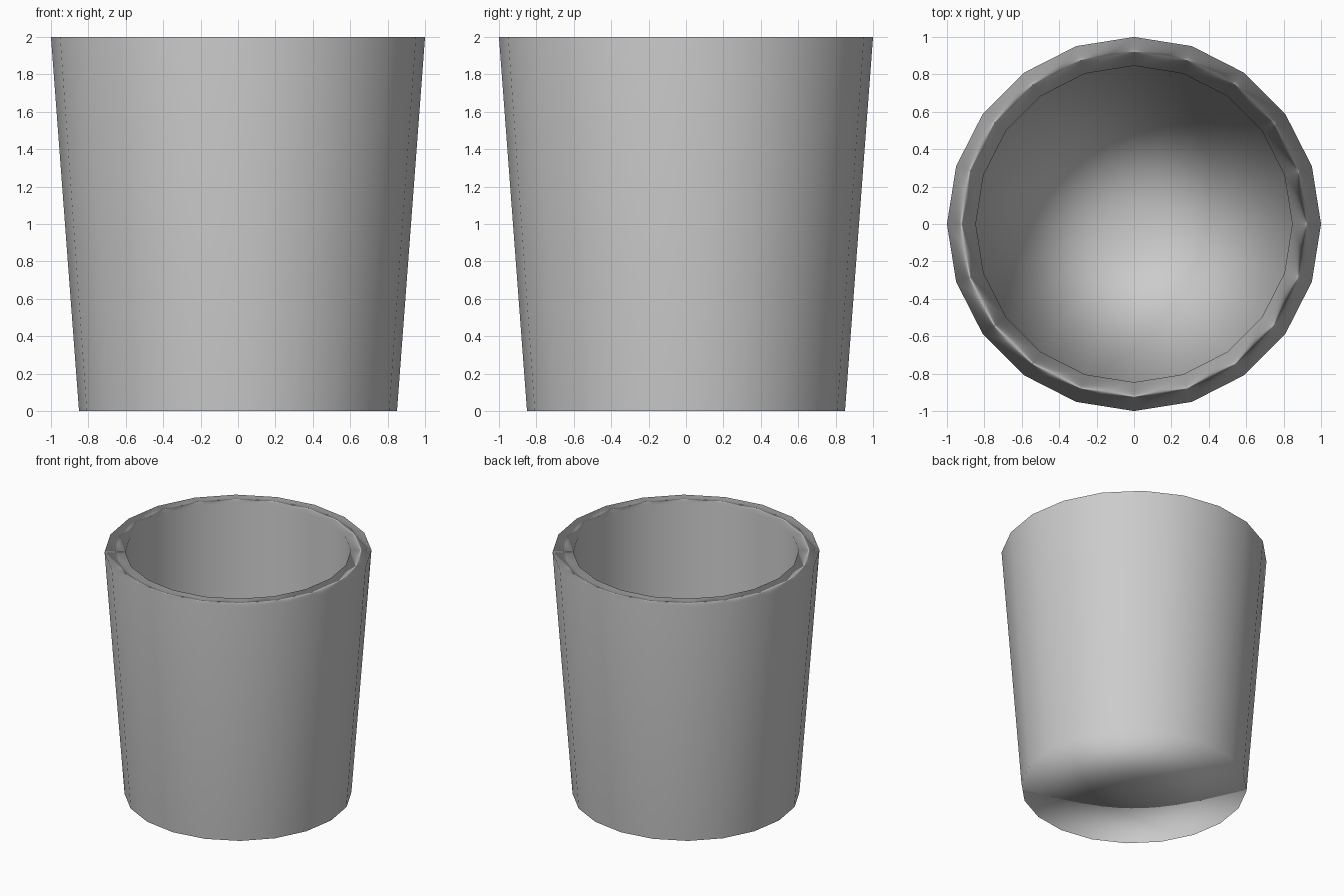
import bpy, bmesh
from math import cos, sin, tau

if "Cube" in bpy.data.objects:
    bpy.data.objects.remove(bpy.data.objects["Cube"])

SIDES = 20

# Cup cross-section (radius, z): base, outer wall, flat rim, straight inner wall
# and the shading normal of each ring (radial, vertical)
profile = [(0.85, 0.0, 1, -0.08), (1.0, 2.0, 1, 0.0),
           (0.846, 2.0, -1, 0.04), (0.846, 0.1, -1, 0.04)]

bm = bmesh.new()
rings, normals = [], []
for r, z, nr, nz in profile:
    ring = []
    for i in range(SIDES):
        c, s = cos(tau * i / SIDES), sin(tau * i / SIDES)
        ring.append(bm.verts.new((r * c, r * s, z)))
        normals.append((nr * c, nr * s, nz))
    rings.append(ring)

# Walls and rim
for lower, upper in zip(rings, rings[1:]):
    for i in range(SIDES):
        j = (i + 1) % SIDES
        bm.faces.new((lower[i], lower[j], upper[j], upper[i]))


# Underside and inner floor as triangle fans
def fan(ring, z, up):
    centre = bm.verts.new((0, 0, z))
    normals.append((0, 0, up))
    for i in range(SIDES):
        a, b = ring[i], ring[(i + 1) % SIDES]
        bm.faces.new((a, b, centre) if up > 0 else (b, a, centre))


fan(rings[0], 0.0, -1)
fan(rings[-1], 0.1, 1)

for f in bm.faces:
    f.smooth = True

mesh = bpy.data.meshes.new("cup")
bm.to_mesh(mesh)
bm.free()

# Wall-aligned smooth shading
mesh.normals_split_custom_set_from_vertices(normals)

# Mid grey
grey = bpy.data.materials.new("grey")
grey.diffuse_color = (0.53, 0.53, 0.53, 1)
grey.use_nodes = True
grey.node_tree.nodes["Principled BSDF"].inputs["Base Color"].default_value = grey.diffuse_color
mesh.materials.append(grey)

cup = bpy.data.objects.new("cup", mesh)
bpy.context.collection.objects.link(cup)
